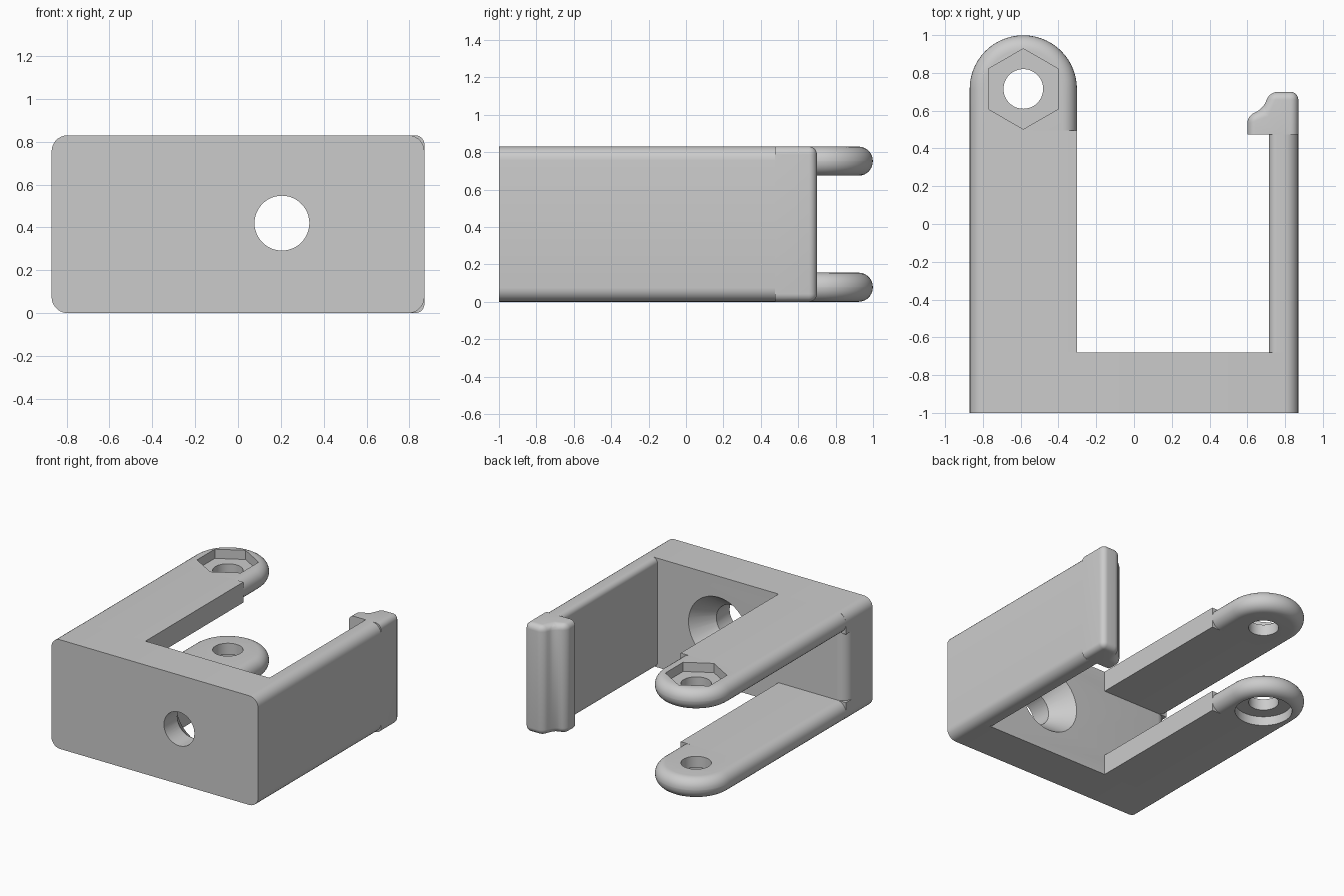
import bpy, bmesh
from math import sin, cos, pi, radians
from mathutils import Matrix

cube = bpy.data.objects.get("Cube")
if cube:
    bpy.data.objects.remove(cube)

grey = bpy.data.materials.new("plain_grey")
grey.use_nodes = True
grey.diffuse_color = (0.6, 0.6, 0.6, 1)
grey.node_tree.nodes["Principled BSDF"].inputs["Base Color"].default_value = grey.diffuse_color

W, H = 0.87, 0.83            # half width, height
BACK = -0.68                 # rear face of the block
PLATE = 0.156                # plate thickness
ARM_IN, CLIP_IN = -0.302, 0.715
EYE_X, EYE_Y = (ARM_IN - W) / 2, 0.715
EYE_R = (ARM_IN + W) / 2
TIP = 0.495                  # where the rounded tip starts
HOOK = 0.475                 # where the hook starts
EPS = 1e-4


def finish(bm, name):
    bmesh.ops.recalc_face_normals(bm, faces=bm.faces[:])
    mesh = bpy.data.meshes.new(name)
    bm.to_mesh(mesh)
    bm.free()
    mesh.materials.append(grey)
    obj = bpy.data.objects.new(name, mesh)
    bpy.context.collection.objects.link(obj)
    return obj


def prism(name, outline, z0, z1, *bevels):
    """Extrude a plan outline; each bevel is (radius, rule on both edge ends)."""
    bm = bmesh.new()
    face = bm.faces.new([bm.verts.new((x, y, z0)) for x, y in outline])
    new = bmesh.ops.extrude_face_region(bm, geom=[face])["geom"]
    bmesh.ops.translate(bm, vec=(0, 0, z1 - z0),
                        verts=[g for g in new if isinstance(g, bmesh.types.BMVert)])
    bmesh.ops.recalc_face_normals(bm, faces=bm.faces[:])
    for radius, rule in bevels:
        edges = [e for e in bm.edges if rule(e.verts[0].co, e.verts[1].co)]
        bmesh.ops.bevel(bm, geom=edges, offset=radius, segments=7, profile=0.5,
                        affect='EDGES', clamp_overlap=True)
    return finish(bm, name)


def box(x0, x1, y0, y1):
    return [(x0, y0), (x1, y0), (x1, y1), (x0, y1)]


def arc(cx, cy, r, a0, a1, n):
    return [(cx + r * cos(radians(a0 + (a1 - a0) * i / n)),
             cy + r * sin(radians(a0 + (a1 - a0) * i / n))) for i in range(n + 1)]


def ring(r, n, start=0):
    return arc(EYE_X, EYE_Y, r, start, start + 360, n)[:-1]


def cone_y(name, x, z, y0, y1, r0, r1):
    bm = bmesh.new()
    place = Matrix.Translation((x, (y0 + y1) / 2, z)) @ Matrix.Rotation(-pi / 2, 4, 'X')
    bmesh.ops.create_cone(bm, cap_ends=True, segments=48, radius1=r0, radius2=r1,
                          depth=y1 - y0, matrix=place)
    return finish(bm, name)


def cut(obj, cutter):
    cutter.hide_render = True
    mod = obj.modifiers.new("cut", 'BOOLEAN')
    mod.operation, mod.solver, mod.object = 'DIFFERENCE', 'EXACT', cutter
    bpy.context.view_layer.objects.active = obj
    bpy.ops.object.modifier_apply(modifier=mod.name)
    bpy.data.objects.remove(cutter)


def along_y(x):
    """Rule for the lengthwise edges at the given x."""
    return lambda a, b: (abs(a.x - x) < EPS and abs(b.x - x) < EPS
                         and abs(a.y - b.y) > 0.1)


def not_at(y):
    """Rule for every edge that does not lie in the plane at y."""
    return lambda a, b: abs(a.y - y) > EPS or abs(b.y - y) > EPS


# Front block with a countersunk screw hole and a rounded rear corner
block = prism("mount_block", box(-W, W, -1, BACK), 0, H,
              (0.075, along_y(-W)), (0.075, along_y(W)))
cut(block, cone_y("countersink_cutter", 0.205, 0.42, -0.88, -0.60, 0.0975, 0.311))
cut(block, cone_y("screw_cutter", 0.205, 0.42, -1.1, -0.6, 0.128, 0.128))
corner = arc(-W + 0.08, BACK - 0.08, 0.08, 180, 90, 8)
corner += [(-W + 0.08, -0.6), (-W - 0.08, -0.6), (-W - 0.08, BACK - 0.08)]
cut(block, prism("corner_cutter", corner, PLATE, H - PLATE))

# Two plate arms, each with a rounded eye at the tip
parts = [block]
tip_outline = [(-W, TIP), (ARM_IN, TIP)] + arc(EYE_X, EYE_Y, EYE_R, 0, 180, 28)
round_tip = lambda a, b: abs(a.z - b.z) < EPS and not_at(TIP)(a, b)
for side, z in (("lower", 0), ("upper", H - PLATE)):
    parts.append(prism(side + "_arm", box(-W, ARM_IN, BACK, TIP), z, z + PLATE,
                       (0.077, along_y(-W))))
    tip = prism(side + "_arm_eye", tip_outline, z, z + PLATE, (0.077, round_tip))
    if side == "upper":
        cut(tip, prism("nut_cutter", ring(0.213, 6, 90), H - 0.07, H + 0.1))
    else:
        cut(tip, prism("head_cutter", ring(0.2, 48), -0.1, 0.07))
    cut(tip, prism("pin_cutter", ring(0.105, 48), z - 0.1, z + PLATE + 0.1))
    parts.append(tip)

# Clip wall and its hooked end
parts.append(prism("clip_wall", box(CLIP_IN, W, BACK, HOOK), 0, H,
                   (0.075, along_y(W)), (0.04, along_y(CLIP_IN))))
hook = [(0.6, HOOK), (W, HOOK), (W, 0.7), (0.72, 0.7), (0.68, 0.605), (0.6, 0.575)]
parts.append(prism("clip_hook", hook, 0, H, (0.05, not_at(HOOK))))

# Smooth rounded surfaces, keep hard edges
bpy.ops.object.select_all(action='DESELECT')
for part in parts:
    part.select_set(True)
bpy.context.view_layer.objects.active = block
bpy.ops.object.shade_smooth_by_angle(angle=radians(30))
